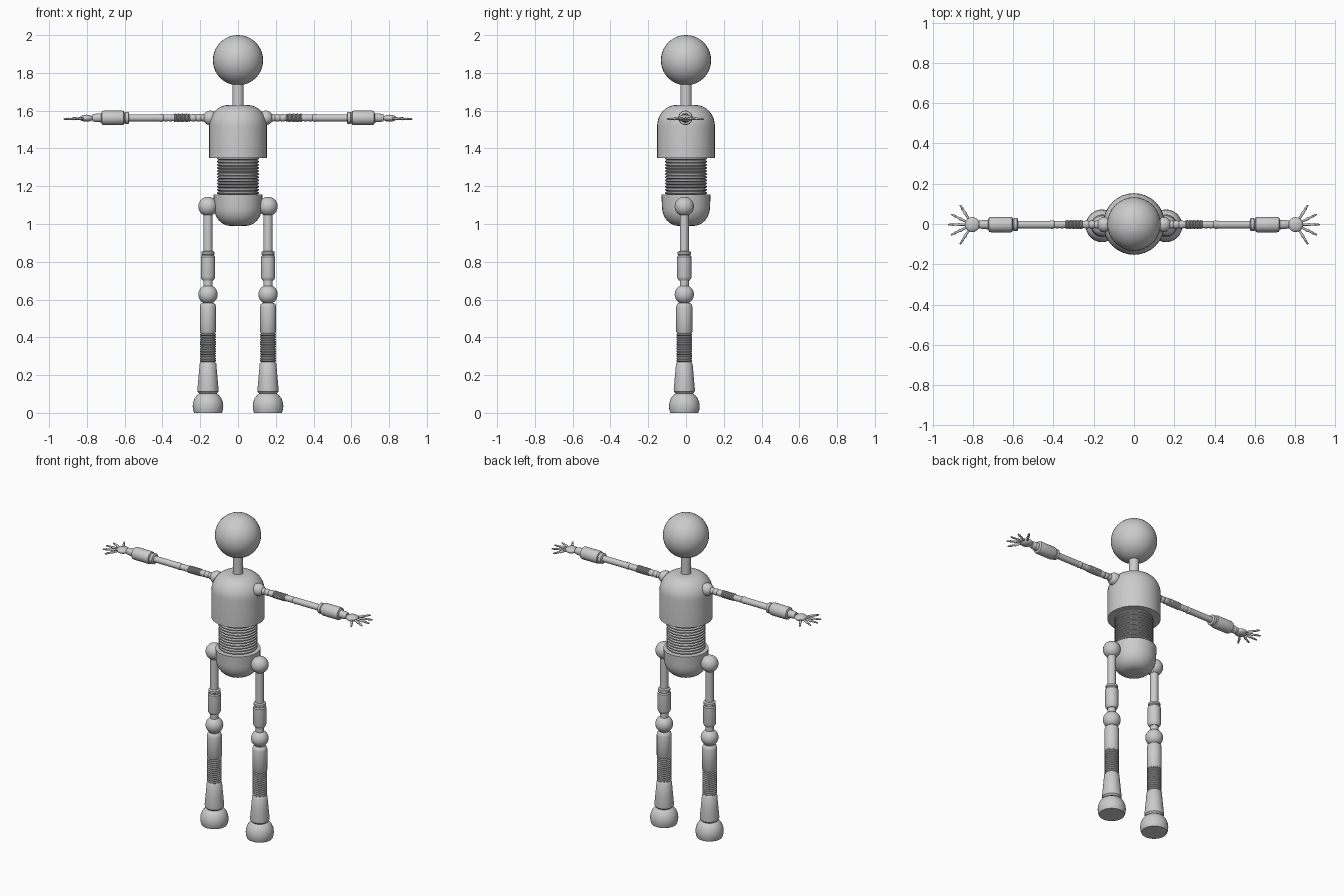
import bpy, bmesh, math
from mathutils import Matrix, Vector

if "Cube" in bpy.data.objects:
    bpy.data.objects.remove(bpy.data.objects["Cube"], do_unlink=True)

grey = bpy.data.materials.new("light_grey")
grey.use_nodes = True
GREY = (0.6, 0.6, 0.6, 1)
grey.diffuse_color = GREY
grey.node_tree.nodes["Principled BSDF"].inputs["Base Color"].default_value = GREY


def finish(name, bm, angle=35):
    bmesh.ops.recalc_face_normals(bm, faces=bm.faces)
    mesh = bpy.data.meshes.new(name)
    bm.to_mesh(mesh)
    bm.free()
    mesh.materials.append(grey)
    obj = bpy.data.objects.new(name, mesh)
    bpy.context.collection.objects.link(obj)
    bpy.ops.object.select_all(action='DESELECT')
    obj.select_set(True)
    bpy.context.view_layer.objects.active = obj
    bpy.ops.object.shade_smooth_by_angle(angle=math.radians(angle))
    return obj


def lathe(name, profile, origin=(0, 0, 0), axis=(0, 0, 1), sides=32):
    """Spin (radius, distance) pairs about an axis, closing both ends."""
    bm = bmesh.new()
    place = Matrix.Translation(origin) @ Vector((0, 0, 1)).rotation_difference(Vector(axis)).to_matrix().to_4x4()
    rings = []
    for r, d in profile:
        rings.append([bm.verts.new(place @ Vector((r * math.cos(a), r * math.sin(a), d)))
                      for a in (math.tau * i / sides for i in range(sides))])
    for low, high in zip(rings, rings[1:]):
        for i in range(sides):
            j = (i + 1) % sides
            bm.faces.new((low[i], low[j], high[j], high[i]))
    bm.faces.new(rings[0])
    bm.faces.new(rings[-1])
    return finish(name, bm)


def ball(name, centre, radius, scale=(1, 1, 1)):
    bm = bmesh.new()
    bmesh.ops.create_uvsphere(bm, u_segments=32, v_segments=20, radius=radius,
                              matrix=Matrix.Translation(centre) @ Matrix.Diagonal((*scale, 1)))
    return finish(name, bm)


def ribs(start, end, count, inner, outer):
    """Rounded ribs along a profile."""
    step = (end - start) / count
    points = []
    for i in range(count):
        base = start + i * step
        points += [(inner, base), (outer, base + step * 0.3), (outer, base + step * 0.7)]
    return points + [(inner, end)]


def arc(radius_in, radius, start, height, steps=8):
    """Quarter round from a full radius at start towards radius_in."""
    return [(radius_in + (radius - radius_in) * math.cos(t), start + height * math.sin(t))
            for t in (math.pi / 2 * i / steps for i in range(steps + 1))]


# Head, neck and body
ball("head", (0, 0, 1.867), 0.133)
lathe("neck", [(0.03, 1.6), (0.03, 1.76)])
lathe("chest", [(0.153, 1.35)] + arc(0.05, 0.153, 1.52, 0.11))
lathe("ribbed_waist", ribs(1.14, 1.355, 13, 0.1, 0.111), sides=48)
lathe("pelvis", arc(0.04, 0.127, 1.09, -0.1)[::-1] + [(0.13, 1.155)])

for side, s in (("left", 1), ("right", -1)):
    # Leg
    x, y = 0.159 * s, -0.009
    leg = (x, y, 0)
    ball(side + "_hip_ball", (x, y, 1.093), 0.051)
    lathe(side + "_thigh", [(0.024, 0.66), (0.024, 1.07)], leg)
    lathe(side + "_thigh_cuff", [(0.028, 0.7), (0.036, 0.712), (0.038, 0.72), (0.038, 0.825), (0.033, 0.832),
                                 (0.033, 0.838), (0.035, 0.84), (0.035, 0.852), (0.026, 0.857)], leg)
    ball(side + "_knee_ball", (x, y, 0.627), 0.051)
    shin = [(0.044, 0.1), (0.055, 0.112), (0.056, 0.125), (0.05, 0.19), (0.044, 0.26)]
    shin += ribs(0.27, 0.42, 12, 0.037, 0.042)
    shin += [(0.043, 0.43), (0.043, 0.56), (0.039, 0.575), (0.03, 0.583)]
    lathe(side + "_shin", shin, leg)
    lathe(side + "_foot", [(0.074, 0), (0.079, 0.015), (0.081, 0.035), (0.079, 0.055), (0.071, 0.077),
                           (0.058, 0.094), (0.04, 0.106)], leg)

    # Arm, running outwards from the shoulder
    ay, az = -0.003, 1.562
    arm, out = (0, ay, az), (s, 0, 0)
    ball(side + "_shoulder_ball", (0.147 * s, ay, az), 0.038)
    upper = ribs(0.17, 0.25, 3, 0.017, 0.02) + ribs(0.255, 0.34, 12, 0.018, 0.022)
    upper += ribs(0.345, 0.395, 2, 0.017, 0.019)
    lathe(side + "_upper_arm", upper, arm, out, 24)
    ball(side + "_elbow", (0.407 * s, ay, az), 0.021)
    lathe(side + "_forearm", [(0.019, 0.415), (0.019, 0.6)], arm, out, 24)
    lathe(side + "_forearm_cuff", [(0.026, 0.576), (0.032, 0.58), (0.032, 0.596), (0.029, 0.599), (0.029, 0.602),
                                   (0.036, 0.605), (0.038, 0.612), (0.038, 0.71), (0.036, 0.72), (0.024, 0.724),
                                   (0.019, 0.77)], arm, out)
    ball(side + "_wrist", (0.748 * s, ay, az), 0.023)
    ball(side + "_palm", (0.803 * s, ay, az - 0.002), 0.037, (1, 1, 0.5))

    # Fanned fingers with knuckles
    for name, degrees, length in (("thumb", -58, 0.115), ("index_finger", -26, 0.118), ("middle_finger", 0, 0.12),
                                  ("ring_finger", 26, 0.118), ("little_finger", 58, 0.115)):
        a = math.radians(degrees)
        direction = Vector((s * math.cos(a), math.sin(a), -0.04)).normalized()
        lathe(side + "_" + name, [(0.006, 0.02), (0.006, 0.06), (0.008, 0.064), (0.008, 0.07), (0.0055, 0.074),
                                  (0.0055, 0.092), (0.007, 0.095), (0.005, 0.1), (0.0045, length - 0.004),
                                  (0.002, length)], (0.803 * s, ay, az - 0.002), direction, 12)
